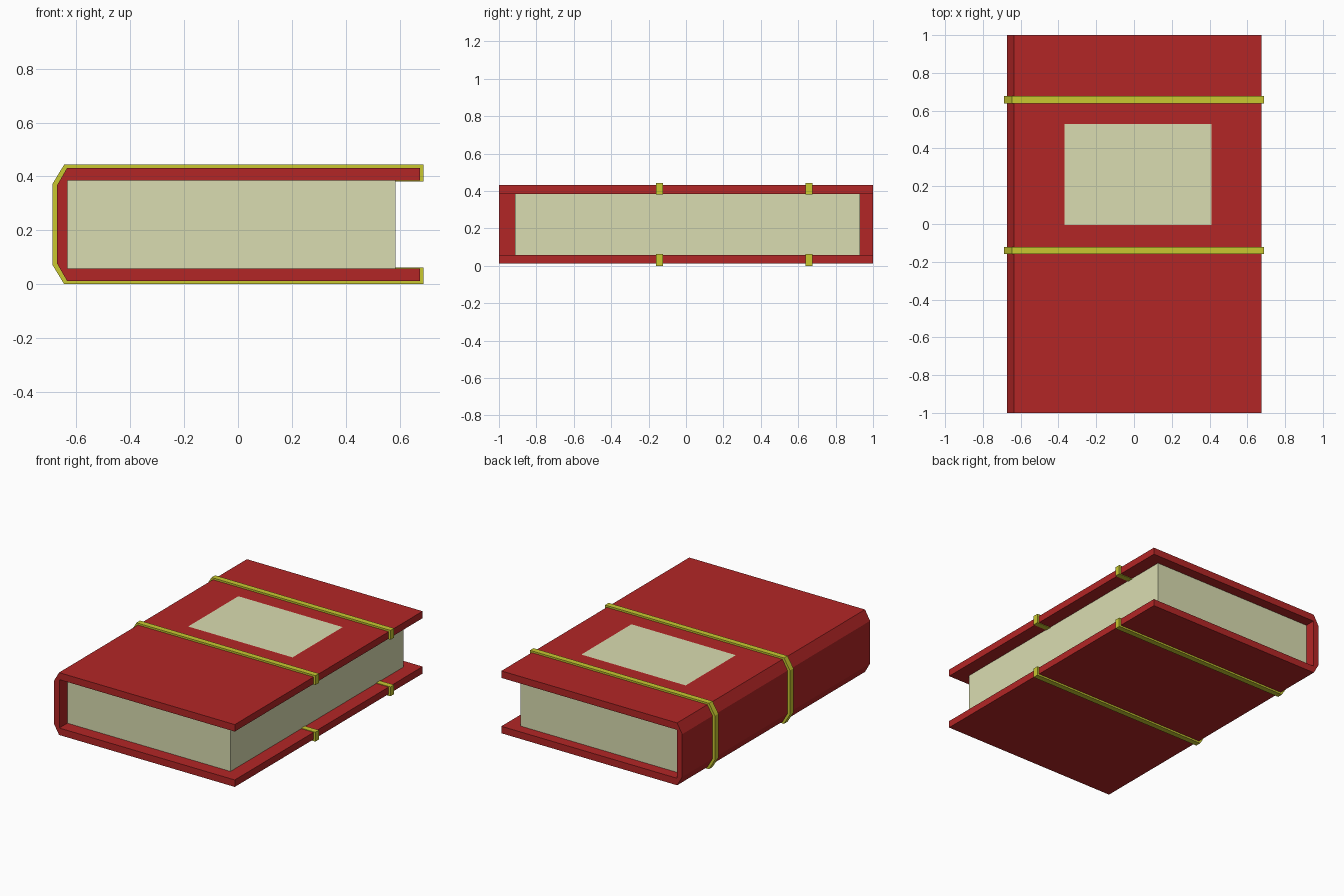
import bpy, bmesh
from mathutils import Vector

if "Cube" in bpy.data.objects:
    bpy.data.objects.remove(bpy.data.objects["Cube"])


def material(name, rgb):
    m = bpy.data.materials.new(name)
    m.diffuse_color = (*rgb, 1)
    m.use_nodes = True
    m.node_tree.nodes["Principled BSDF"].inputs["Base Color"].default_value = m.diffuse_color
    return m


red = material("red_leather", (0.45, 0.019, 0.019))
cream = material("paper", (0.70, 0.72, 0.44))
gold = material("gold", (0.58, 0.58, 0.03))


def extrude_profile(name, points, y0, y1, mat):
    """Extrude an (x, z) outline from y0 to y1."""
    bm = bmesh.new()
    face = bm.faces.new([bm.verts.new((x, y0, z)) for x, z in points])
    if y1 != y0:
        ext = bmesh.ops.extrude_face_region(bm, geom=[face])["geom"]
        verts = [g for g in ext if isinstance(g, bmesh.types.BMVert)]
        bmesh.ops.translate(bm, verts=verts, vec=Vector((0, y1 - y0, 0)))
    bmesh.ops.recalc_face_normals(bm, faces=bm.faces)
    me = bpy.data.meshes.new(name)
    bm.to_mesh(me)
    bm.free()
    me.materials.append(mat)
    ob = bpy.data.objects.new(name, me)
    bpy.context.collection.objects.link(ob)
    return ob


MID = 0.222  # half height of the book, the profiles mirror about it


def c_profile(lower):
    """Mirror the lower half of a C-shaped outline to the upper half."""
    return lower + [(x, 2 * MID - z) for x, z in reversed(lower)]


# Cover: two boards joined by a chamfered spine
cover = c_profile([(-0.632, 0.059), (0.676, 0.059), (0.676, 0.012),
                   (-0.634, 0.012), (-0.672, 0.078)])
# order: inner corner, board end, outer chamfer, mirrored back to inner corner
extrude_profile("cover", cover, -1, 1, red)

# Page block
extrude_profile("pages", [(-0.633, 0.058), (0.584, 0.058), (0.584, 0.386), (-0.633, 0.386)],
                -0.914, 0.93, cream)

# Gold bands wrapping around the cover
band = c_profile([(-0.625, 0.063), (0.689, 0.063), (0.689, 0.0),
                  (-0.645, 0.0), (-0.689, 0.073)])
for i, y in enumerate((-0.141, 0.658)):
    extrude_profile(f"band_{i + 1}", band, y - 0.019, y + 0.019, gold)

# Label panel lying on the front cover
bpy.ops.mesh.primitive_plane_add(size=1, location=(0.021, 0.262, 0.4335))
label = bpy.context.object
label.name = "label"
label.scale = (0.778, 0.534, 1)
label.data.materials.append(cream)
